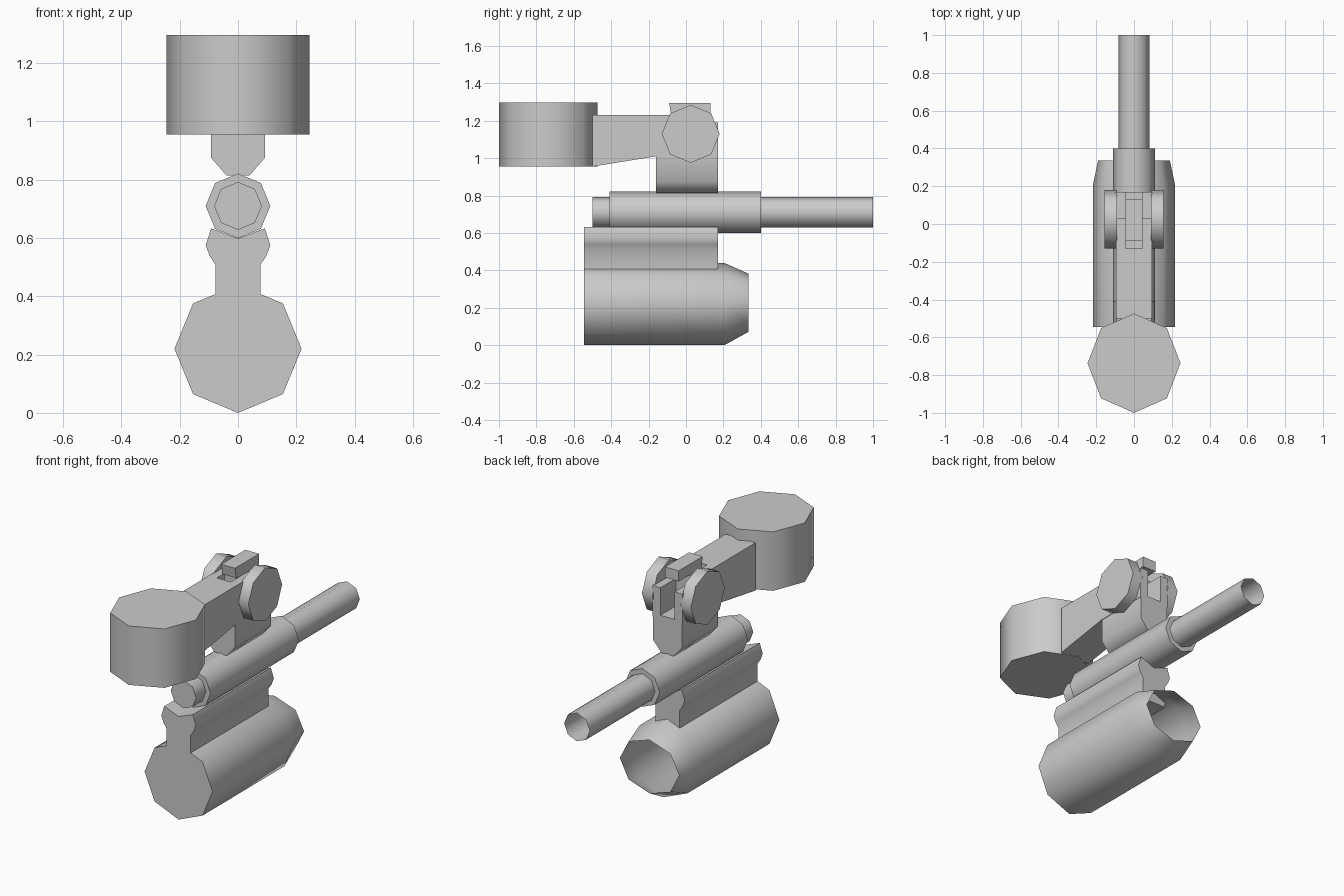
import bpy, bmesh, math

if "Cube" in bpy.data.objects:
    bpy.data.objects.remove(bpy.data.objects["Cube"])


def finish(name, bm):
    bmesh.ops.recalc_face_normals(bm, faces=bm.faces)
    me = bpy.data.meshes.new(name)
    bm.to_mesh(me)
    bm.free()
    ob = bpy.data.objects.new(name, me)
    bpy.context.collection.objects.link(ob)
    bpy.ops.object.select_all(action='DESELECT')
    ob.select_set(True)
    bpy.context.view_layer.objects.active = ob
    bpy.ops.object.shade_smooth_by_angle(angle=math.radians(50))
    return ob


def loft(name, rings, cap_end=True):
    """Skin a list of point rings; the first end is always capped."""
    bm = bmesh.new()
    vs = [[bm.verts.new(p) for p in r] for r in rings]
    n = len(rings[0])
    for a, b in zip(vs, vs[1:]):
        for i in range(n):
            j = (i + 1) % n
            bm.faces.new((a[i], a[j], b[j], b[i]))
    bm.faces.new(vs[0])
    if cap_end:
        bm.faces.new(vs[-1])
    return finish(name, bm)


def octagon(ra, rb):
    """Eight-sided outline with a point at the top."""
    return [(ra * math.sin(i * math.pi / 4), rb * math.cos(i * math.pi / 4)) for i in range(8)]


def ring_y(y, z, rx, rz):
    return [(a, y, z + b) for a, b in octagon(rx, rz)]


def prism_y(name, half, y0, y1):
    """Extrude a mirrored x-z outline along y."""
    prof = half + [(-x, z) for x, z in reversed(half) if x > 0]
    return loft(name, [[(x, y, z) for x, z in prof] for y in (y0, y1)])


def prism_x(name, prof, x0, x1):
    """Extrude a y-z outline along x."""
    return loft(name, [[(x, y, z) for y, z in prof] for x in (x0, x1)])


# lower housing with open tapered mouth
loft("lower_housing", [ring_y(-0.545, 0.22, 0.218, 0.22),
                       ring_y(0.205, 0.22, 0.218, 0.22),
                       ring_y(0.335, 0.227, 0.19, 0.155)], cap_end=False)

# neck and cradle holding the barrel
prism_y("cradle", [(0.078, 0.38), (0.078, 0.51), (0.097, 0.538), (0.111, 0.575),
                   (0.092, 0.633), (0.078, 0.628), (0, 0.598)], -0.545, 0.17)

# barrel and its sleeve
loft("barrel", [ring_y(-0.5, 0.71, 0.082, 0.082), ring_y(1.0, 0.71, 0.082, 0.082)], cap_end=False)
loft("barrel_sleeve", [ring_y(-0.41, 0.71, 0.111, 0.111), ring_y(0.4, 0.71, 0.111, 0.111)])

# upright post with chamfered foot
prism_y("post", [(0.04, 0.815), (0.092, 0.875), (0.092, 1.03)], -0.16, 0.17)

# arm, split into two cheeks around a slot at the pivot
prism_x("arm", [(-0.5, 0.955), (-0.16, 1.01), (-0.13, 1.01), (-0.13, 1.232), (-0.5, 1.232)],
        -0.095, 0.095)
cheek = [(-0.13, 1.01), (0.17, 1.01), (0.17, 1.19), (0.03, 1.19), (0.03, 1.232), (-0.13, 1.232)]
for s, side in ((1, "right"), (-1, "left")):
    prism_x("arm_cheek_" + side, cheek, s * 0.045, s * 0.095)
    # pivot discs
    prism_x("pivot_disc_" + side, [(0.025 + a, 1.13 + b) for a, b in octagon(0.155, 0.155)],
            s * 0.09, s * 0.157)

# hooked catch in the slot
prism_x("catch", [(-0.06, 1.02), (0.03, 1.02), (0.03, 1.235), (0.13, 1.235), (0.13, 1.296),
                  (-0.09, 1.296), (-0.08, 1.235), (-0.06, 1.235)], -0.044, 0.044)

# octagonal drum at the end of the arm
loft("drum", [[(a, -0.737 + b, z) for a, b in octagon(0.246, 0.263)] for z in (0.955, 1.297)])
